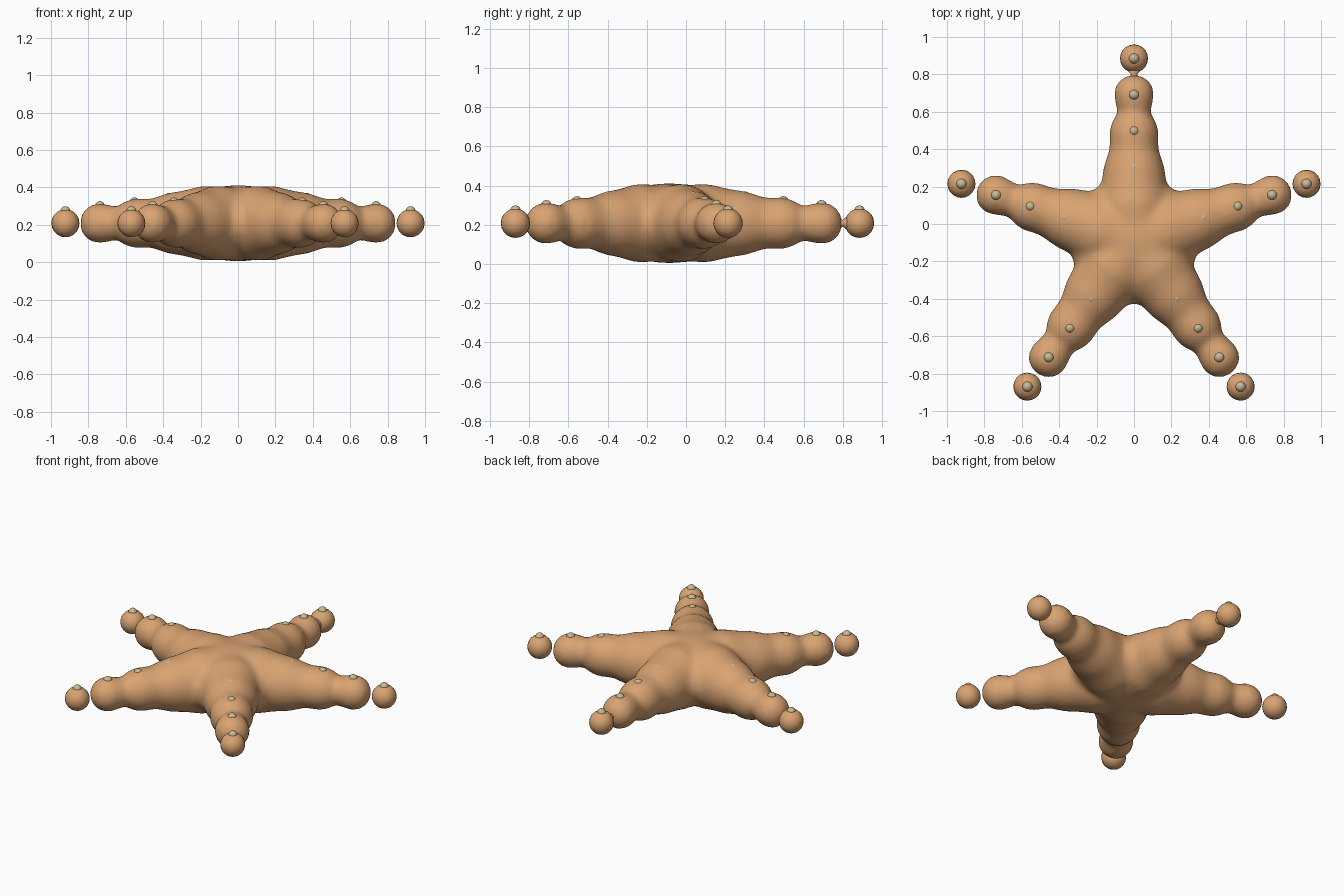
import bpy
import bmesh
import math
from mathutils import Matrix, Vector

cube = bpy.data.objects.get("Cube")
if cube:
    bpy.data.objects.remove(cube, do_unlink=True)

CENTRE = Vector((0, -0.085, 0.208))
ARM_ANGLES = [math.radians(90 + 72 * i) for i in range(5)]
TIP_DISTANCE = 0.97
TIP_RADIUS = 0.075


def make_material(name, rgb):
    mat = bpy.data.materials.new(name)
    mat.use_nodes = True
    colour = (*rgb, 1)
    mat.diffuse_color = colour
    mat.node_tree.nodes["Principled BSDF"].inputs["Base Color"].default_value = colour
    return mat


skin = make_material("orange tan skin", (0.70, 0.37, 0.17))
knob_mat = make_material("pale beige knobs", (0.58, 0.49, 0.29))


def make_object(name, bm, mat):
    mesh = bpy.data.meshes.new(name)
    for face in bm.faces:
        face.smooth = True
    bm.to_mesh(mesh)
    bm.free()
    mesh.materials.append(mat)
    obj = bpy.data.objects.new(name, mesh)
    bpy.context.collection.objects.link(obj)
    return obj


def on_arm(angle, distance, z=CENTRE.z):
    return Vector((CENTRE.x + distance * math.cos(angle),
                   CENTRE.y + distance * math.sin(angle), z))


def add_ball(bm, centre, radius, scale=(1, 1, 1), segments=20):
    matrix = Matrix.Translation(centre) @ Matrix.Diagonal((*scale, 1))
    bmesh.ops.create_uvsphere(bm, u_segments=segments, v_segments=segments // 2,
                              radius=radius, matrix=matrix)


def add_lathe(bm, profile, matrix):
    """Spin (distance, radius) points around the local x axis."""
    part = bmesh.new()
    verts = [part.verts.new((d, r, 0)) for d, r in profile]
    edges = [part.edges.new(pair) for pair in zip(verts, verts[1:])]
    bmesh.ops.spin(part, geom=verts + edges, axis=(1, 0, 0), cent=(0, 0, 0),
                   angle=math.tau, steps=28, use_duplicate=False)
    bmesh.ops.remove_doubles(part, verts=part.verts[:], dist=0.0005)
    bmesh.ops.recalc_face_normals(part, faces=part.faces[:])
    part.transform(matrix)
    temp = bpy.data.meshes.new("lathe_part")
    part.to_mesh(temp)
    part.free()
    bm.from_mesh(temp)
    bpy.data.meshes.remove(temp)


# Body: lens-shaped middle and five beaded arms, blended into one skin
arm_profile = [(-0.1, 0), (-0.09, 0.1), (0, 0.195), (0.2, 0.2), (0.3, 0.176),
               (0.39, 0.162), (0.44, 0.146), (0.485, 0.131), (0.53, 0.131),
               (0.58, 0.132), (0.63, 0.118), (0.68, 0.088), (0.73, 0.099),
               (0.776, 0.107), (0.82, 0.099), (0.855, 0.075), (0.878, 0.035),
               (0.884, 0)]
body_bm = bmesh.new()
add_ball(body_bm, CENTRE, 0.345, (1, 1, 0.59), 40)
for angle in ARM_ANGLES:
    add_lathe(body_bm, arm_profile,
              Matrix.Translation(CENTRE) @ Matrix.Rotation(angle, 4, "Z"))
body = make_object("starfish_body", body_bm, skin)
remesh = body.modifiers.new("blend", "REMESH")
remesh.mode = "VOXEL"
remesh.voxel_size = 0.016
remesh.use_smooth_shade = True
smooth = body.modifiers.new("soften", "SMOOTH")
smooth.factor = 0.5
smooth.iterations = 10

# Round arm tips
for i, angle in enumerate(ARM_ANGLES):
    bm = bmesh.new()
    add_ball(bm, on_arm(angle, TIP_DISTANCE), TIP_RADIUS)
    make_object(f"arm_tip_{i + 1}", bm, skin)

# Thin neck joining the back tip to its arm
neck_bm = bmesh.new()
add_lathe(neck_bm, [(0.85, 0), (0.851, 0.045), (0.885, 0.016),
                    (0.92, 0.05), (0.921, 0)],
          Matrix.Translation(CENTRE) @ Matrix.Rotation(ARM_ANGLES[0], 4, "Z"))
make_object("back_tip_neck", neck_bm, skin)

# Small knobs along the top of every arm: distance from centre, height
knobs = [(0.388, 0.342), (0.582, 0.318), (0.776, 0.298), (TIP_DISTANCE, 0.271)]
for i, angle in enumerate(ARM_ANGLES):
    bm = bmesh.new()
    for distance, z in knobs:
        add_ball(bm, on_arm(angle, distance, z), 0.028, segments=14)
    make_object(f"arm_knobs_{i + 1}", bm, knob_mat)
